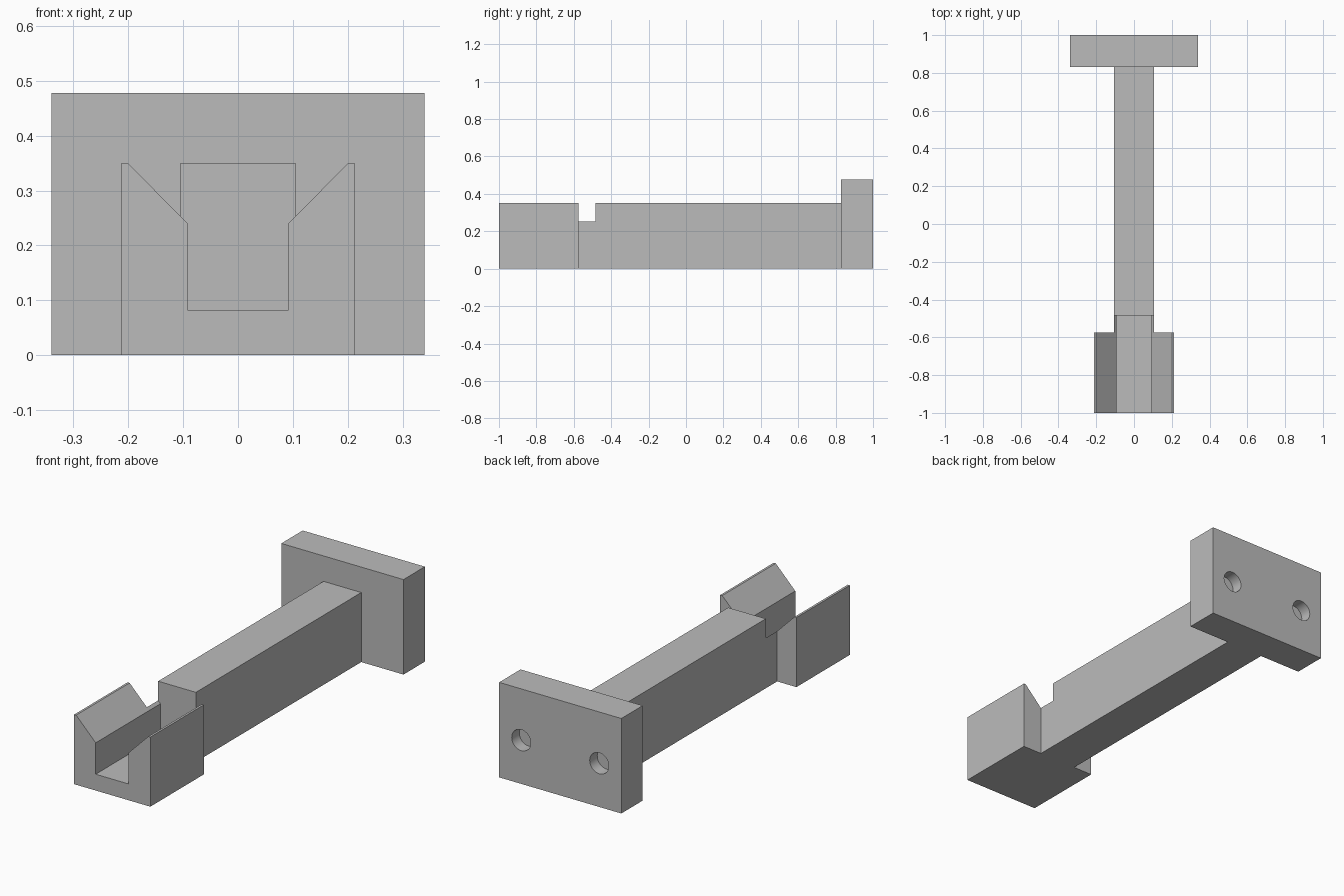
import bpy
import bmesh
from mathutils import Vector

cube = bpy.data.objects.get("Cube")
if cube:
    bpy.data.objects.remove(cube, do_unlink=True)

grey = bpy.data.materials.new("plain grey")
grey.use_nodes = True
GREY = (0.5, 0.5, 0.5, 1)
grey.diffuse_color = GREY
grey.node_tree.nodes["Principled BSDF"].inputs["Base Color"].default_value = GREY


def prism(name, outline, direction):
    """Extrude a closed outline of 3D points along a direction."""
    bm = bmesh.new()
    face = bm.faces.new([bm.verts.new(p) for p in outline])
    result = bmesh.ops.extrude_face_region(bm, geom=[face])
    moved = [v for v in result["geom"] if isinstance(v, bmesh.types.BMVert)]
    bmesh.ops.translate(bm, verts=moved, vec=Vector(direction))
    bmesh.ops.recalc_face_normals(bm, faces=bm.faces)
    mesh = bpy.data.meshes.new(name)
    bm.to_mesh(mesh)
    bm.free()
    mesh.materials.append(grey)
    obj = bpy.data.objects.new(name, mesh)
    bpy.context.collection.objects.link(obj)
    return obj


def mirrored(points):
    """Close a half outline across x = 0."""
    return points + [(-x, y, z) for x, y, z in reversed(points)]


def combine(target, tool, operation):
    """Apply a boolean and remove its tool."""
    mod = target.modifiers.new(operation.title(), "BOOLEAN")
    mod.operation, mod.solver, mod.object = operation, "EXACT", tool
    bpy.context.view_layer.objects.active = target
    bpy.ops.object.modifier_apply(modifier=mod.name)
    bpy.data.objects.remove(tool, do_unlink=True)


# Arm with the wider cradle block at its front end
bracket = prism("bracket_arm", mirrored([
    (0.212, -1, 0), (0.212, -0.575, 0), (0.105, -0.575, 0), (0.105, 0.9, 0),
]), (0, 0, 0.35))

# Flared channel through the cradle, running a little way into the arm
channel = prism("channel_cutter", mirrored([
    (0.092, -1.1, 0.082), (0.092, -1.1, 0.24), (0.25, -1.1, 0.4),
]), (0, 0.615, 0))
combine(bracket, channel, "DIFFERENCE")

# Mounting plate at the back
plate = prism("mounting_plate", mirrored([(0.34, 0.83, 0), (0.34, 1, 0)]),
              (0, 0, 0.478))
combine(bracket, plate, "UNION")

# Blind mounting holes in the back of the plate
HOLE_DEPTH = 0.06
for side in (-1, 1):
    bpy.ops.mesh.primitive_cylinder_add(
        vertices=32, radius=0.053, depth=2 * HOLE_DEPTH,
        location=(side * 0.217, 1, 0.22), rotation=(1.5708, 0, 0))
    hole = bpy.context.object
    hole.data.materials.append(grey)
    combine(bracket, hole, "DIFFERENCE")

# Smooth hole walls, crisp edges elsewhere
bpy.ops.object.select_all(action="DESELECT")
bracket.select_set(True)
bpy.context.view_layer.objects.active = bracket
bpy.ops.object.shade_smooth_by_angle()
bracket.name = "wall_bracket"
